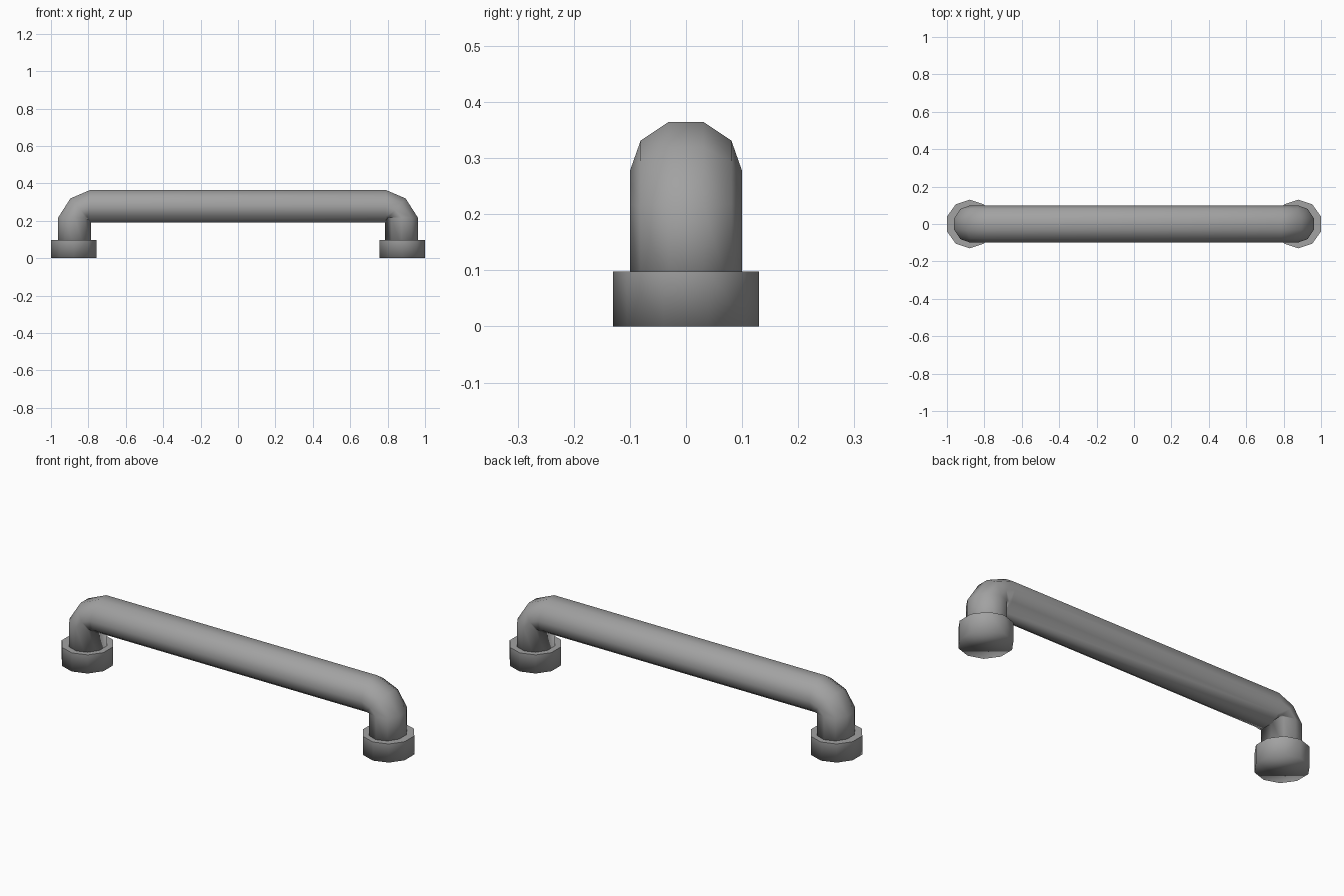
import bpy, bmesh, math
from mathutils import Vector

cube = bpy.data.objects.get("Cube")
if cube:
    bpy.data.objects.remove(cube, do_unlink=True)

SIDES = 10

grey = bpy.data.materials.new("mid_grey")
grey.use_nodes = True
colour = (0.36, 0.36, 0.36, 1)
grey.diffuse_color = colour
grey.node_tree.nodes["Principled BSDF"].inputs["Base Color"].default_value = colour


def loft(name, rings, sharp_top=False):
    """Skin a row of ten-sided rings: (centre x, centre z, outward x, outward z, depth, width)."""
    bm = bmesh.new()
    loops = []
    for cx, cz, dx, dz, depth, width in rings:
        out = Vector((dx, 0, dz)).normalized() * depth
        loop = []
        for k in range(SIDES):
            a = math.tau * k / SIDES
            side = Vector((0, width * math.cos(a), 0))
            loop.append(bm.verts.new(Vector((cx, 0, cz)) + out * math.sin(a) + side))
        loops.append(loop)
    for a, b in zip(loops, loops[1:]):
        for k in range(SIDES):
            n = (k + 1) % SIDES
            bm.faces.new((a[k], a[n], b[n], b[k]))
    caps = [bm.faces.new(loops[0]), bm.faces.new(loops[-1])]
    bmesh.ops.recalc_face_normals(bm, faces=bm.faces[:])
    for f in bm.faces:
        f.smooth = True
    if sharp_top:
        for e in caps[1].edges:
            e.smooth = False
    mesh = bpy.data.meshes.new(name)
    bm.to_mesh(mesh)
    bm.free()
    mesh.materials.append(grey)
    obj = bpy.data.objects.new(name, mesh)
    bpy.context.collection.objects.link(obj)
    return obj


# Bent bar: leg, elbow and start of the straight run, mirrored to the other end
half = [
    (0.874, 0.05, 1, 0, 0.092, 0.1),
    (0.874, 0.217, 1, 0, 0.092, 0.1),
    (0.84, 0.257, 0.67, 0.74, 0.088, 0.1),
    (0.79, 0.277, 0, 1, 0.092, 0.1),
]
other = [(-x, z, -dx, dz, d, w) for x, z, dx, dz, d, w in reversed(half)]
# Keep the ring direction consistent along the whole path
loft("handle_bar", half + other)

# Mounting collars at both feet
for name, s in (("left_collar", 1), ("right_collar", -1)):
    loft(name, [(s * 0.878, z, s, 0, 0.128, 0.13) for z in (0, 0.098)], sharp_top=True)
